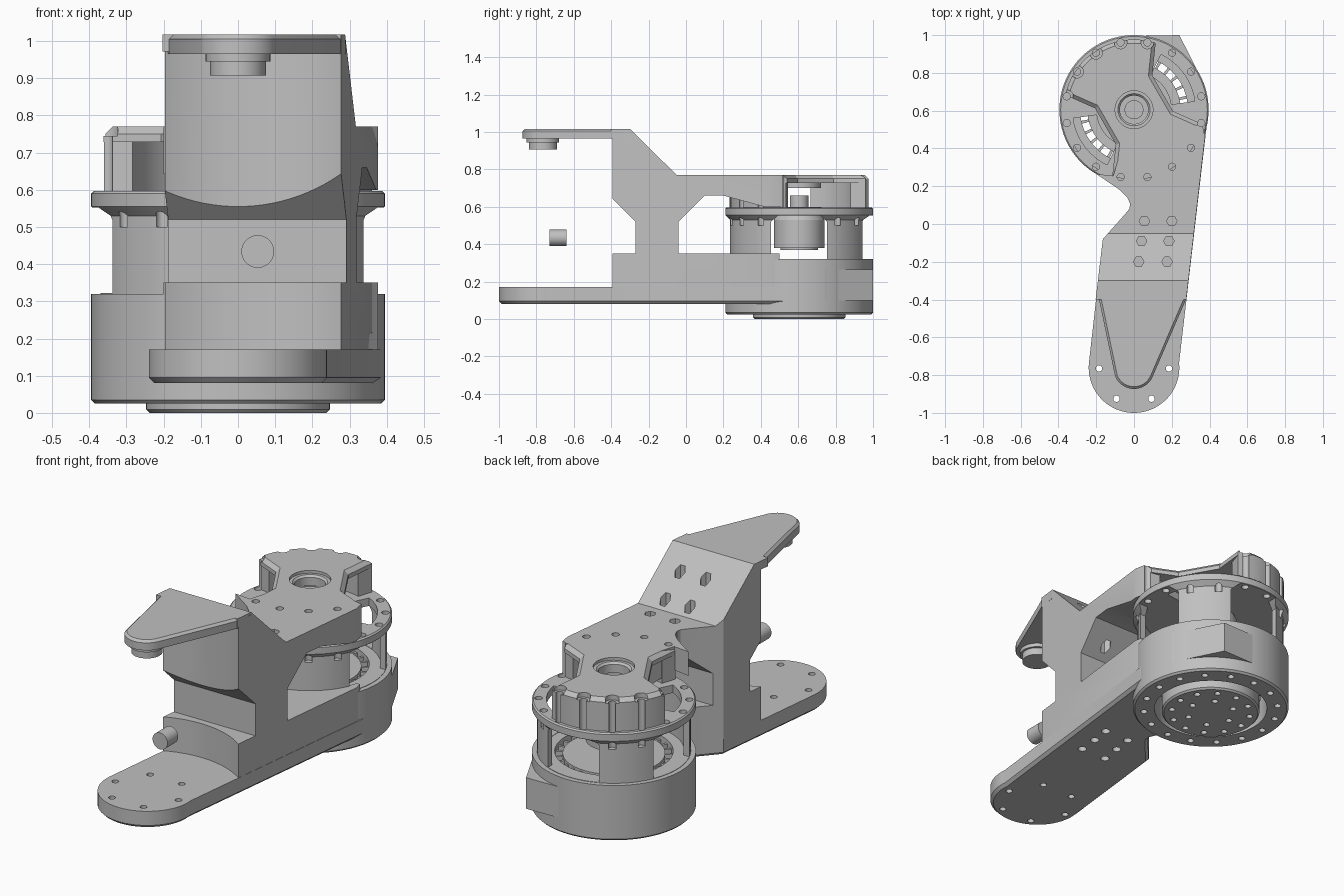
import bpy, bmesh, math
from mathutils import Vector

if "Cube" in bpy.data.objects:
    bpy.data.objects.remove(bpy.data.objects["Cube"])

grey = bpy.data.materials.new("light grey metal")
grey.diffuse_color = (0.53, 0.53, 0.53, 1)
grey.use_nodes = True
grey.node_tree.nodes["Principled BSDF"].inputs["Base Color"].default_value = grey.diffuse_color
CY = 0.605            # housing axis
TIP = -0.765          # foot and pin axis
parts = []


def finish(name, bm, part=True):
    bmesh.ops.recalc_face_normals(bm, faces=bm.faces[:])
    me = bpy.data.meshes.new(name)
    bm.to_mesh(me)
    bm.free()
    me.materials.append(grey)
    ob = bpy.data.objects.new(name, me)
    bpy.context.collection.objects.link(ob)
    if part:
        parts.append(ob)
    else:
        ob.hide_render = True
    return ob


def add_prism(bm, pts, z0, z1, chamfer_low=0, chamfer_high=0):
    face = bm.faces.new([bm.verts.new((x, y, z0)) for x, y in pts])
    ext = bmesh.ops.extrude_face_region(bm, geom=[face])["geom"]
    top = [g for g in ext if isinstance(g, bmesh.types.BMVert)]
    bmesh.ops.translate(bm, verts=top, vec=(0, 0, z1 - z0))
    for z, c in ((z0, chamfer_low), (z1, chamfer_high)):
        if c:
            rim = [e for e in bm.edges if all(abs(v.co.z - z) < 1e-5 for v in e.verts)]
            bmesh.ops.bevel(bm, geom=rim, offset=c, segments=1, affect='EDGES')


def prism(name, pts, z0, z1, low=0, high=0, part=True):
    bm = bmesh.new()
    add_prism(bm, pts, z0, z1, low, high)
    return finish(name, bm, part)


def arc(cx, cy, r, a0, a1, n):
    return [(cx + r * math.cos(math.radians(a0 + (a1 - a0) * i / n)),
             cy + r * math.sin(math.radians(a0 + (a1 - a0) * i / n))) for i in range(n + 1)]


def circle(cx, cy, r, n=48):
    return arc(cx, cy, r, 0, 360 - 360 / n, n - 1)


def sector(r0, r1, a0, a1, n=24):
    return arc(0, CY, r1, a0, a1, n) + arc(0, CY, r0, a1, a0, n)


def lathe(name, profile, cy=CY, n=96):
    """Spin a closed (r, z) loop about a vertical axis; r = 0 points close the ends."""
    bm = bmesh.new()
    vs = [bm.verts.new((r, cy, z)) for r, z in profile]
    es = [bm.edges.new((vs[i], vs[(i + 1) % len(vs)])) for i in range(len(vs))
          if profile[i][0] + profile[(i + 1) % len(vs)][0] > 0]
    bmesh.ops.spin(bm, geom=vs + es, cent=(0, cy, 0), axis=(0, 0, 1),
                   angle=2 * math.pi, steps=n, use_duplicate=False)
    bmesh.ops.remove_doubles(bm, verts=bm.verts[:], dist=1e-5)
    return finish(name, bm)


def holes(name, centres, r, z0, z1, n=16):
    bm = bmesh.new()
    for x, y in centres:
        add_prism(bm, circle(x, y, r, n), z0, z1)
    return finish(name, bm, False)


def boolean(ob, *tools, op='DIFFERENCE'):
    bpy.context.view_layer.objects.active = ob
    for t in tools:
        m = ob.modifiers.new("cut", 'BOOLEAN')
        m.object, m.operation, m.solver = t, op, 'EXACT'
        bpy.ops.object.modifier_apply(modifier=m.name)


# Shared cutters
rim_centres = circle(0, CY, 0.363, 32)[1::2]
rim_holes = holes("rim_hole_cutter", rim_centres, 0.019, 0.5, 1.2)
seat_bore = prism("housing_seat_cutter", circle(0, CY, 0.362, 96), -0.1, 0.596, part=False)
hex_centres = [(.055, .015), (.2, .015), (.04, -.09), (.185, -.09), (.025, -.2), (.175, -.2)]

# Motor housing: lower drum, thinner windowed wall and top flange
housing = lathe("motor_housing", [
    (.285, .025), (.385, .025), (.395, .035), (.395, .32), (.37, .32), (.37, .53), (.395, .555),
    (.395, .59), (.388, .597), (.1, .597), (.1, .555), (.34, .555), (.34, .32), (.285, .32)])
window = [(-.15, .322), (.15, .322), (.15, .52), (.115, .553), (-.115, .553), (-.15, .52)]
for a in (0, 90, 180):
    bm = bmesh.new()
    add_prism(bm, window, 0.3, 0.5)
    for v in bm.verts:
        u, z, d = v.co
        c, s = math.cos(math.radians(a)), math.sin(math.radians(a))
        v.co = (d * c - u * s, CY + d * s + u * c, z)
    boolean(housing, finish("window_cutter", bm, False))
for a in (8, 188):
    boolean(housing, prism("slot_cutter", sector(.2, .325, a, a + 56), .5, .7, part=False))
boolean(housing, rim_holes,
        holes("base_hole_cutter", circle(0, CY, .34, 16), .017, -.1, .07))

# Corner boss on the drum
boss = prism("housing_corner_boss", [(-.02, .995), (.24, 1.0), (.37, .745), (.2, .7)], .1, .265)
boolean(boss, prism("boss_bore_cutter", circle(0, CY, .36, 96), 0, .5, part=False))

# Rotating output core and hanging motor
core = lathe("output_core", [(0, .0), (.238, .0), (.247, .009), (.247, .31), (.0, .31)])
boolean(core, holes("output_hole_cutter", circle(0, CY, .2, 12) + circle(0, CY, .12, 6),
                    .016, -.1, .04))
lathe("motor_can", [(0, .37), (.1, .37), (.1, .38), (.135, .38), (.135, .53),
                    (.12, .56), (.12, .6), (.05, .6), (.05, .66), (0, .66)], n=64)
bm = bmesh.new()
for i in range(30):
    add_prism(bm, sector(.24, .292, i * 12, i * 12 + 3, 1), .15, .3)
finish("stator_teeth", bm)

# Foot plate with rounded end, outline shared with the arm body
neck = [(-.2, .265), (-.075, .18), (-.035, .14), (-.02, .105), (-.025, .08), (-.045, .055),
        (-.165, -.08)]
foot_outline = neck + arc(0, TIP + .005, .24, 175, 366, 40) + [(.385, .52), (.1, .6), (-.25, .5)]
foot = prism("foot_plate", foot_outline, .08, .17, low=.015)
boolean(foot, seat_bore, holes("foot_hole_cutter", circle(0, TIP, .185, 6), .017, 0, .3),
        holes("under_hole_cutter", hex_centres, .022, 0, .14))

# Arm body: side profile intersected with the plan outline
side = [(-.6, .165), (-.6, .35), (-.27, .35), (-.27, .52), (-.6, .85), (-.6, .97), (-.58, 1.017),
        (-.3, 1.017), (-.05, .77), (.55, .77), (.55, .6), (.42, .6), (.2, .66), (.1, .66),
        (-.04, .52), (-.04, .35), (.5, .35), (.5, .165)]
bm = bmesh.new()
add_prism(bm, side, -.6, .6)
for v in bm.verts:
    v.co = Vector((v.co.z, v.co.x, v.co.y))
body = finish("arm_body", bm)
plan = neck + [(-.215, -.5), (.265, -.5), (.376, .46), (.362, .53), (.1, .47), (-.05, .45), (-.11, .255)]
boolean(body, prism("plan_cutter", plan, 0, 1.2, part=False), op='INTERSECT')
boolean(body, prism("front_scoop_cutter", circle(0, -.785, .48, 128), .1, .972, part=False))
# trim the roof over the scoop; the blade replaces it
bm = bmesh.new()
add_prism(bm, [(-.5, -.7), (.5, -.7), (.5, -.4), (-.5, -.4)], .968, 1.2)
boolean(body, finish("roof_trim_cutter", bm, False), seat_bore, rim_holes,
        holes("hex_hole_cutter", hex_centres, .028, .55, 1.2, 6),
        prism("bearing_clearance_cutter", circle(0, CY, .19, 64), .5, 1, part=False))

# Upper blade with its pin
blade = [(.289, -.3), (.275, -.4)] + arc(0, TIP, .108, -22, -158, 20) + [(-.185, -.4), (-.19, -.3)]
prism("upper_blade", blade[::-1], .965, 1.017, high=.012)
lathe("blade_pin", [(0, .907), (.075, .907), (.075, .945), (.087, .945), (.087, .97), (0, .97)],
      cy=TIP, n=48)

# Waisted bearing bridge over the housing, with end walls
ca, sa = math.cos(math.radians(120)), math.sin(math.radians(120))
waist = [(.11, -.175), (-.11, -.175)]
left = [(a * ca + p * sa, CY + a * sa - p * ca) for a, p in waist]
right = [(a * ca + p * sa, CY + a * sa - p * ca) for a, p in [(-.11, .175), (.11, .175)]]
bridge = prism("bearing_bridge", arc(0, CY, .372, 72, 168, 32) + left
               + arc(0, CY, .372, -108, -12, 32) + right, .728, .77, high=.02)
bore = prism("bearing_bore_cutter", circle(0, CY, .1, 64), .6, 1, part=False)
scallops = holes("scallop_cutter", rim_centres, .034, .745, 1.0)
front_guard = prism("guard_cutter", [(-.5, .5), (-.5, 1.1), (.5, 1.1), (.5, .62)], .7, 1.1, part=False)
boolean(scallops, front_guard, op='INTERSECT')
boolean(bridge, bore, scallops, rim_holes)
for name, a in (("rear_wall", 72), ("front_wall", -108)):
    wall = prism(name, sector(.29, .372, a, a + 96), .595, .735)
    boolean(wall, rim_holes)
lathe("bearing_ring", [(.075, .70), (.118, .70), (.118, .728), (.101, .728), (.101, .755),
                       (.085, .755), (.075, .745)], n=64)

# Loose cross pin in front of the column
bm = bmesh.new()
add_prism(bm, circle(.053, .434, .044, 32), .64, .73)
for v in bm.verts:
    v.co = Vector((v.co.x, -v.co.z, v.co.y))
finish("cross_pin", bm)

# Remove helpers and smooth the curved faces
for ob in list(bpy.data.objects):
    if ob not in parts:
        bpy.data.objects.remove(ob)
for ob in parts:
    bpy.ops.object.select_all(action='DESELECT')
    ob.select_set(True)
    bpy.context.view_layer.objects.active = ob
    bpy.ops.object.shade_smooth_by_angle(angle=math.radians(25))
